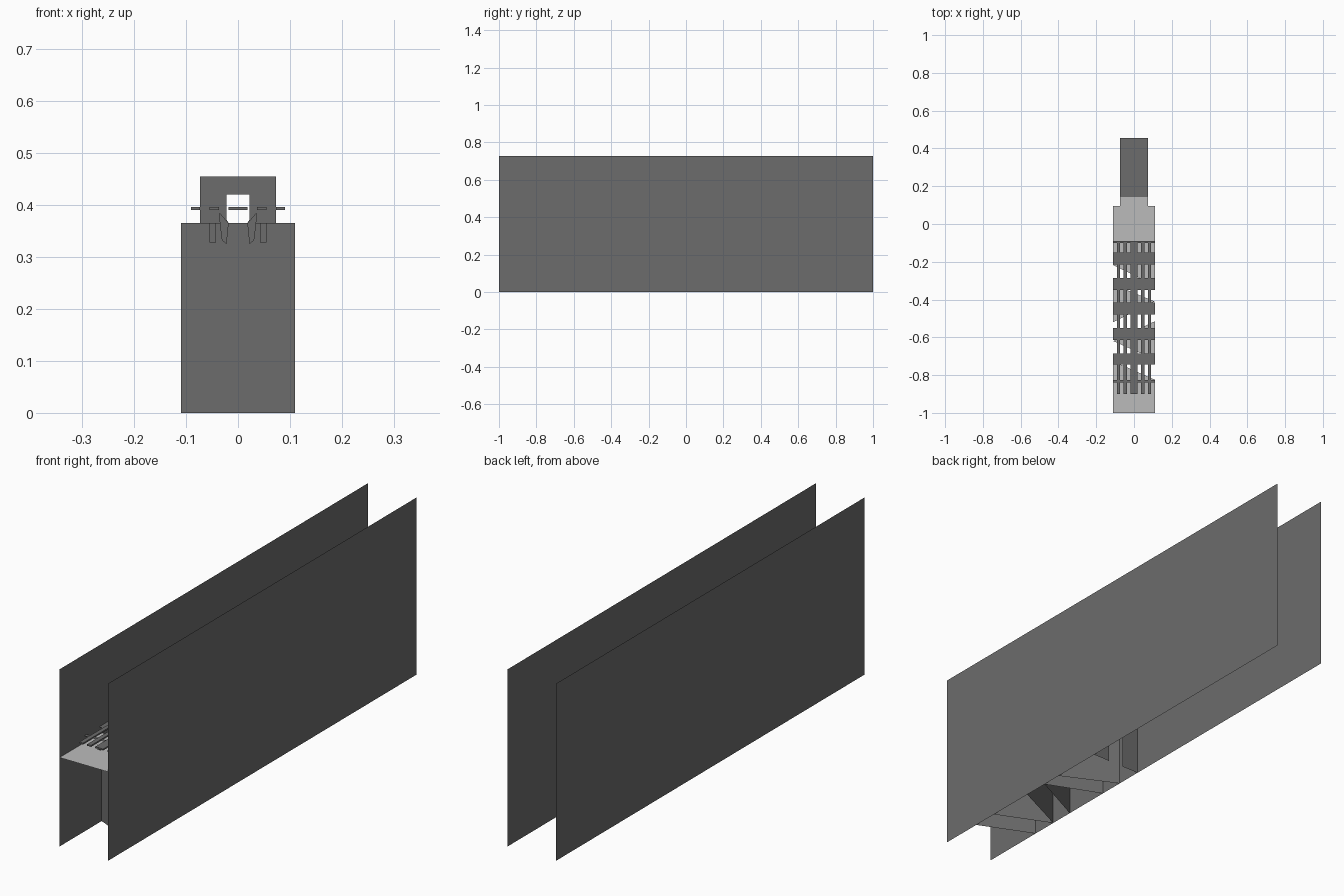
import bpy

if "Cube" in bpy.data.objects:
    bpy.data.objects.remove(bpy.data.objects["Cube"])

W, FLOOR, TOP = 0.11, 0.365, 0.727
GRATE = 0.393


def material(name, v):
    m = bpy.data.materials.new(name)
    m.diffuse_color = (v, v, v, 1)
    m.use_nodes = True
    m.node_tree.nodes["Principled BSDF"].inputs["Base Color"].default_value = m.diffuse_color
    return m


DARK = material("dark_grey", .15)
LIGHT = material("light_grey", .5)


def mesh(name, faces, mat=DARK):
    """One object from a list of polygons given as corner points."""
    verts, idx = [], []
    for f in faces:
        idx.append(list(range(len(verts), len(verts) + len(f))))
        verts += f
    me = bpy.data.meshes.new(name)
    me.from_pydata(verts, [], idx)
    me.materials.append(mat)
    ob = bpy.data.objects.new(name, me)
    bpy.context.collection.objects.link(ob)


def upright(a, b, z0, z1):
    return [(*a, z0), (*b, z0), (*b, z1), (*a, z1)]


def flat(pts, z):
    return [(x, y, z) for x, y in pts]


def rect(x0, x1, y0, y1, z):
    return flat([(x0, y0), (x1, y0), (x1, y1), (x0, y1)], z)


def box(name, x0, x1, y0, y1, z0, z1):
    bpy.ops.mesh.primitive_cube_add(size=1, location=((x0 + x1) / 2, (y0 + y1) / 2, (z0 + z1) / 2))
    ob = bpy.context.object
    ob.name = name
    ob.scale = (x1 - x0, y1 - y0, z1 - z0)
    ob.data.materials.append(DARK)


# Tall side walls, single sheets
for side, label in ((-1, "left"), (1, "right")):
    mesh(label + "_wall", [upright((side * W, -1), (side * W, 1), 0, TOP)])

# Slanted pit edges: (y at left wall, y at right wall), in front-back pairs
edges = [(-.727, -.824), (-.62, -.717), (-.62, -.515), (-.52, -.41), (-.32, -.41), (-.218, -.325)]
mesh("pit_walls", [upright((-W, l), (W, r), 0, FLOOR) for l, r in edges])

# Floor sections between the pits
bounds = [(-1, -1)] + edges + [(.096, .096)]
floors = []
for (l0, r0), (l1, r1) in zip(bounds[0::2], bounds[1::2]):
    floors.append(flat([(-W, l0), (W, r0), (W, r1), (-W, l1)], FLOOR))
floors.append(rect(-.073, .073, .096, .455, FLOOR))
mesh("floor", floors, LIGHT)

# Support panels under the floor with a gap in the middle
mesh("support_panels", [upright((s * .035, -.11), (s * W, -.11), 0, FLOOR) for s in (-1, 1)])

# Grate: long bars, thin sheet margins and wide cross strips
for x0, x1 in ((-.09, -.073), (-.055, -.037), (-.018, .018), (.037, .055), (.073, .09)):
    box("grate_bar", x0, x1, -.9, -.09, GRATE - .003, GRATE + .003)
strips = [(-.215, -.15), (-.35, -.285), (-.48, -.415), (-.615, -.55), (-.745, -.685), (-.84, -.825), (-.1, -.09)]
mesh("grate_strips", [rect(-W, W, a, b, GRATE) for a, b in strips])

# Small hanging tabs and braces near the front of the grate
tab = [(.042, .328), (.055, .328), (.055, FLOOR), (.042, FLOOR)]
brace = [(.022, .325), (.031, .332), (.035, FLOOR), (.036, .386), (.018, FLOOR)]
mesh("front_tabs", [[(s * x, -.86, z) for x, z in p] for s in (-1, 1) for p in (tab, brace)])

# Narrow room at the end with a doorway
mesh("room_roof", [rect(-.073, .073, .146, .455, .455)])
mesh("room_sides", [upright((s * .073, .096), (s * .073, .455), FLOOR, .455) for s in (-1, 1)])
door = [(.073, FLOOR), (.073, .455), (-.073, .455), (-.073, FLOOR),
        (-.018, FLOOR), (-.022, .372), (-.022, .42), (.022, .42), (.022, .372), (.018, FLOOR)]
mesh("door_wall", [[(x, .455, z) for x, z in door]])
